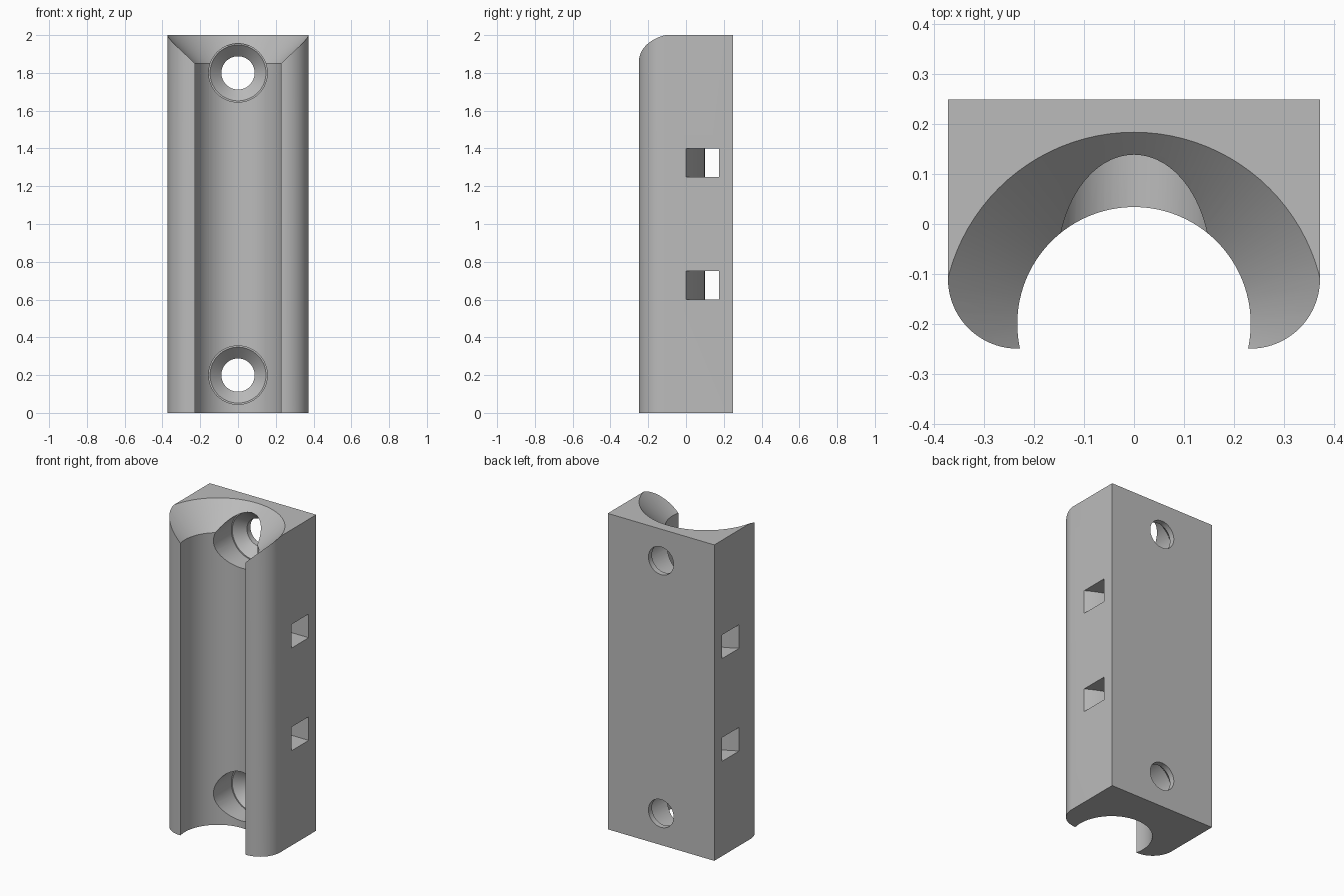
import bpy, bmesh, math
from mathutils import Matrix

cube = bpy.data.objects.get("Cube")
if cube:
    bpy.data.objects.remove(cube)

HALF_W, HALF_D, HEIGHT = 0.373, 0.25, 2.0
CHANNEL_Y, CHANNEL_R = -0.2, 0.234
FILLET = 0.14


def arc(cx, cy, r, start, end, steps):
    """Points along an arc, angles in degrees."""
    angles = [math.radians(start + (end - start) * i / steps) for i in range(steps + 1)]
    return [(cx + r * math.cos(a), cy + r * math.sin(a)) for a in angles]


def add_object(name, bm):
    bmesh.ops.recalc_face_normals(bm, faces=bm.faces)
    mesh = bpy.data.meshes.new(name)
    bm.to_mesh(mesh)
    bm.free()
    obj = bpy.data.objects.new(name, mesh)
    bpy.context.collection.objects.link(obj)
    return obj


def prism(name, outline, z0, z1):
    """Extrude a flat outline upwards."""
    bm = bmesh.new()
    face = bm.faces.new([bm.verts.new((x, y, z0)) for x, y in outline])
    top = bmesh.ops.extrude_face_region(bm, geom=[face])["geom"]
    verts = [v for v in top if isinstance(v, bmesh.types.BMVert)]
    bmesh.ops.translate(bm, verts=verts, vec=(0, 0, z1 - z0))
    return add_object(name, bm)


def lathe(name, profile, matrix, steps=96):
    """Revolve (radius, height) points into a closed solid about local z."""
    bm = bmesh.new()
    rings = [[bm.verts.new((x, y, h)) for x, y in arc(0, 0, r, 0, 360, steps)[:-1]]
             for r, h in profile]
    for low, high in zip(rings, rings[1:]):
        for i in range(steps):
            j = (i + 1) % steps
            bm.faces.new((low[i], low[j], high[j], high[i]))
    bm.faces.new(rings[0])
    bm.faces.new(rings[-1])
    bm.transform(matrix)
    return add_object(name, bm)


# Block with two rounded front edges
cx, cy = HALF_W - FILLET, FILLET - HALF_D
outline = [(HALF_W, HALF_D), (-HALF_W, HALF_D)]
outline += arc(-cx, cy, FILLET, 180, 270, 20) + arc(cx, cy, FILLET, 270, 360, 20)
body = prism("mounting_block", outline, 0, HEIGHT)

# Round channel with a flared mouth at the top
cutters = [lathe("channel_cutter",
                 [(CHANNEL_R, -0.1), (CHANNEL_R, 1.85), (CHANNEL_R + 0.25, 2.1)],
                 Matrix.Translation((0, CHANNEL_Y, 0)))]

# Countersunk screw holes, running front to back
for z in (0.2, 1.8):
    place = Matrix.Translation((0, 0, z)) @ Matrix.Rotation(-math.pi / 2, 4, "X")
    cutters.append(lathe("screw_hole_cutter",
                         [(0.155, -0.4), (0.155, 0.155), (0.148, 0.155),
                          (0.088, 0.215), (0.088, 0.4)], place, 64))

# Strap slots, flat at the back and curved at the front
slot_r = 0.746
spread = math.degrees(math.asin(0.42 / slot_r))
slot = [(0.42, 0.175), (-0.42, 0.175)]
slot += arc(0, 0.1 - slot_r, slot_r, 90 + spread, 90 - spread, 32)
for z in (0.6, 1.25):
    cutters.append(prism("strap_slot_cutter", slot, z, z + 0.15))

# Cut everything out of the block
for cutter in cutters:
    cutter.hide_render = True
    mod = body.modifiers.new(cutter.name, "BOOLEAN")
    mod.operation = "DIFFERENCE"
    mod.solver = "EXACT"
    mod.object = cutter
bpy.context.view_layer.update()
result = bpy.data.meshes.new_from_object(
    body.evaluated_get(bpy.context.evaluated_depsgraph_get()))
body.modifiers.clear()
body.data = result
for cutter in cutters:
    bpy.data.objects.remove(cutter)

# Plain grey material
grey = bpy.data.materials.new("plain_grey")
grey.use_nodes = True
colour = (0.5, 0.5, 0.5, 1)
grey.diffuse_color = colour
grey.node_tree.nodes["Principled BSDF"].inputs["Base Color"].default_value = colour
body.data.materials.clear()
body.data.materials.append(grey)

# Smooth curves, sharp edges
bpy.ops.object.select_all(action="DESELECT")
body.select_set(True)
bpy.context.view_layer.objects.active = body
bpy.ops.object.shade_smooth_by_angle(angle=math.radians(25))
